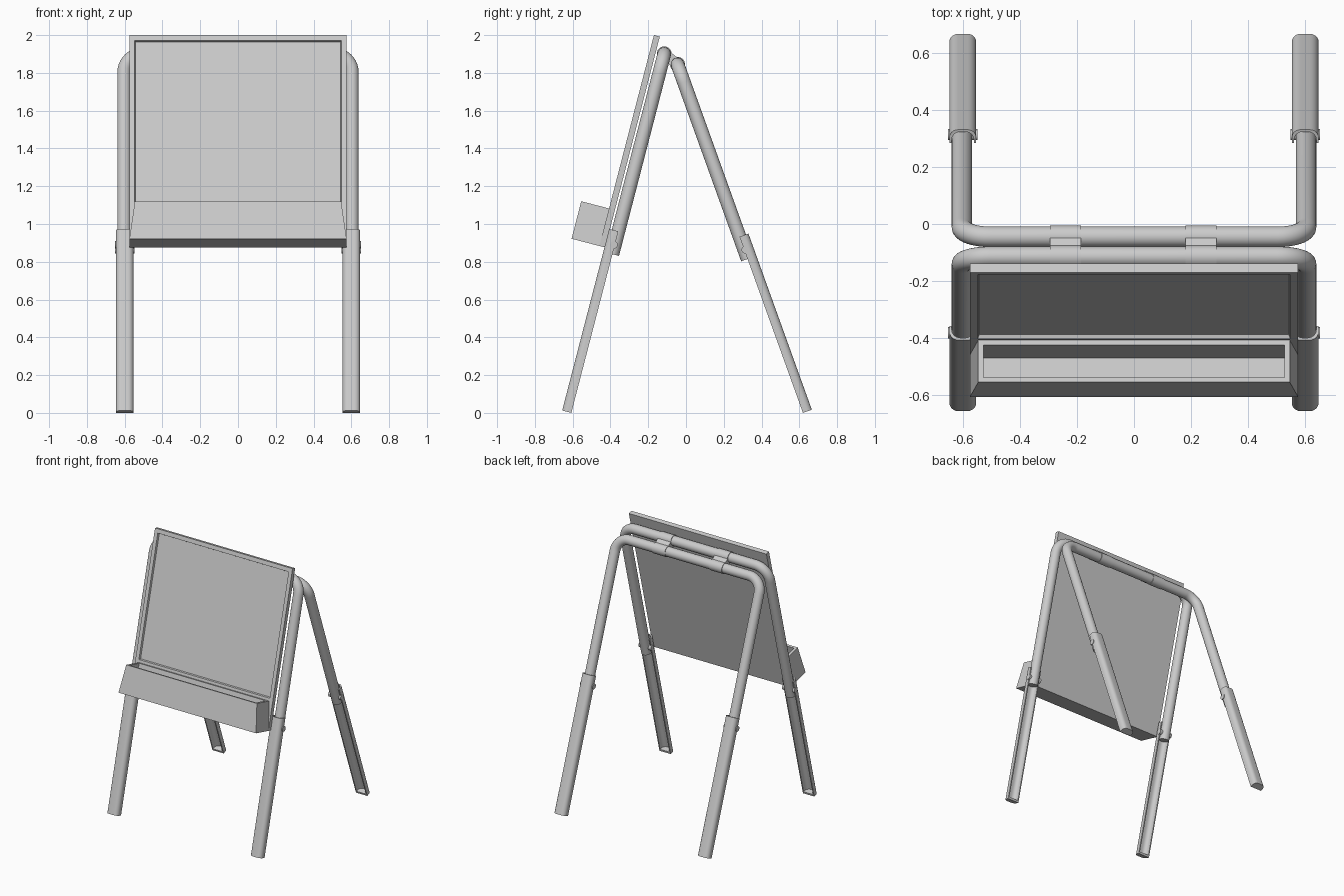
import bpy, bmesh, math
from mathutils import Matrix, Vector

if "Cube" in bpy.data.objects:
    bpy.data.objects.remove(bpy.data.objects["Cube"])

LEG_X, TUBE_R, BEND = 0.603, 0.036, 0.10


def make(name, bm, m=Matrix(), smooth=True):
    bmesh.ops.recalc_face_normals(bm, faces=bm.faces)
    me = bpy.data.meshes.new(name)
    bm.to_mesh(me)
    bm.free()
    me.transform(m)
    ob = bpy.data.objects.new(name, me)
    bpy.context.collection.objects.link(ob)
    if smooth:
        bpy.ops.object.select_all(action='DESELECT')
        ob.select_set(True)
        bpy.context.view_layer.objects.active = ob
        bpy.ops.object.shade_smooth_by_angle(angle=math.radians(35))
    return ob


def loft(bm, rings):
    """Skin a list of closed rings and cap both ends."""
    vs = [[bm.verts.new(p) for p in r] for r in rings]
    n = len(vs[0])
    for a, b in zip(vs, vs[1:]):
        for i in range(n):
            j = (i + 1) % n
            bm.faces.new((a[i], a[j], b[j], b[i]))
    bm.faces.new(vs[0][::-1])
    bm.faces.new(vs[-1])


def rod_x(bm, x0, x1, r, y, z, seg=24):
    """Cylinder along x."""
    ring = [(y + r * math.cos(t), z + r * math.sin(t))
            for t in (2 * math.pi * i / seg for i in range(seg))]
    loft(bm, [[(x, *p) for p in ring] for x in (x0, x1)])


def tube_frame(name, m, bottom):
    """Inverted U of bent tube in the local xz plane."""
    right = [(LEG_X, bottom)]
    for i in range(11):
        t = math.pi / 2 * i / 10
        right.append((LEG_X - BEND + BEND * math.cos(t), -BEND + BEND * math.sin(t)))
    path = right + [(-x, z) for x, z in reversed(right)]
    rings = []
    for i, (x, z) in enumerate(path):
        a, b = path[max(i - 1, 0)], path[min(i + 1, len(path) - 1)]
        side = Vector((-(b[1] - a[1]), 0, b[0] - a[0])).normalized()
        rings.append([Vector((x, 0, z)) + TUBE_R * (side * math.cos(k) + Vector((0, math.sin(k), 0)))
                      for k in (2 * math.pi * j / 24 for j in range(24))])
    bm = bmesh.new()
    loft(bm, rings)
    make(name, bm, m)


def leg_half(w, d, k):
    """Rounded half section, bulging to local -y."""
    pts = [(w, 0)]
    for i in range(k + 1):
        t = math.pi / 2 * i / k
        pts.append((w - 0.03 + 0.03 * math.cos(t), -(d - 0.03) - 0.03 * math.sin(t)))
    return pts + [(-x, y) for x, y in reversed(pts)]


def lower_leg(name, m, x, top, bottom):
    """Channel leg, open to the inside, with closed foot and rivet."""
    bm = bmesh.new()
    outer, inner = leg_half(0.047, 0.05, 6), leg_half(0.039, 0.042, 6)
    section = outer + inner[::-1]
    loft(bm, [[(x + p, q, z) for p, q in section] for z in (bottom, top)])
    loft(bm, [[(x + p, q, z) for p, q in outer] for z in (bottom, bottom + 0.015)])
    rod_x(bm, x - 0.052, x + 0.052, 0.02, -0.005, top - 0.075)
    make(name, bm, m)


# tilted frames: local z runs up the legs, local -y points outward
front_top, rear_top = Vector((0, -0.115, 1.90)), Vector((0, -0.045, 1.845))
front_a, rear_a = math.atan(0.259), math.atan(0.36)
front = Matrix.Translation(front_top) @ Matrix.Rotation(-front_a, 4, 'X')
rear = (Matrix.Translation(rear_top) @ Matrix.Rotation(math.pi, 4, 'Z')
        @ Matrix.Rotation(-rear_a, 4, 'X'))

for label, m, a, top in (("front", front, front_a, front_top), ("rear", rear, rear_a, rear_top)):
    tube_frame(label + "_tube_frame", m, -1.095)
    for side, x in (("left", -0.6), ("right", 0.6)):
        lower_leg(f"{label}_lower_leg_{side}", m, x, -0.97, -top.z / math.cos(a))


# drawing board with a raised border
def board_ring(hx, z0, z1, y):
    return [(-hx, y, z0), (hx, y, z0), (hx, y, z1), (-hx, y, z1)]


bm = bmesh.new()
loft(bm, [board_ring(0.575, -1.07, 0.083, -0.046), board_ring(0.575, -1.07, 0.083, -0.078),
          board_ring(0.547, -0.845, 0.053, -0.078), board_ring(0.543, -0.84, 0.049, -0.064)])
make("drawing_board", bm, front, False)


# open storage tray, tapering towards the rim
def tray_ring(hx, y0, y1, z):
    return [(-hx, y0, z), (hx, y0, z), (hx, y1, z), (-hx, y1, z)]


bm = bmesh.new()
loft(bm, [tray_ring(0.575, -0.23, -0.07, -1.07), tray_ring(0.546, -0.23, -0.07, -0.865),
          tray_ring(0.528, -0.213, -0.095, -0.865), tray_ring(0.548, -0.213, -0.095, -1.05)])
make("storage_tray", bm, front, False)

# hinge clips joining the two top bars
for side, cx in (("left", -0.24), ("right", 0.235)):
    bm = bmesh.new()
    x0, x1 = cx - 0.054, cx + 0.054
    for p in (front_top, rear_top):
        rod_x(bm, x0, x1, TUBE_R + 0.004, p.y, p.z)
    d = (rear_top - front_top).normalized()
    n = Vector((0, -d.z, d.y)) * 0.028
    quad = [front_top + n, rear_top + n, rear_top - n, front_top - n]
    loft(bm, [[(x, p.y, p.z) for p in quad] for x in (x0, x1)])
    make("hinge_clip_" + side, bm)
